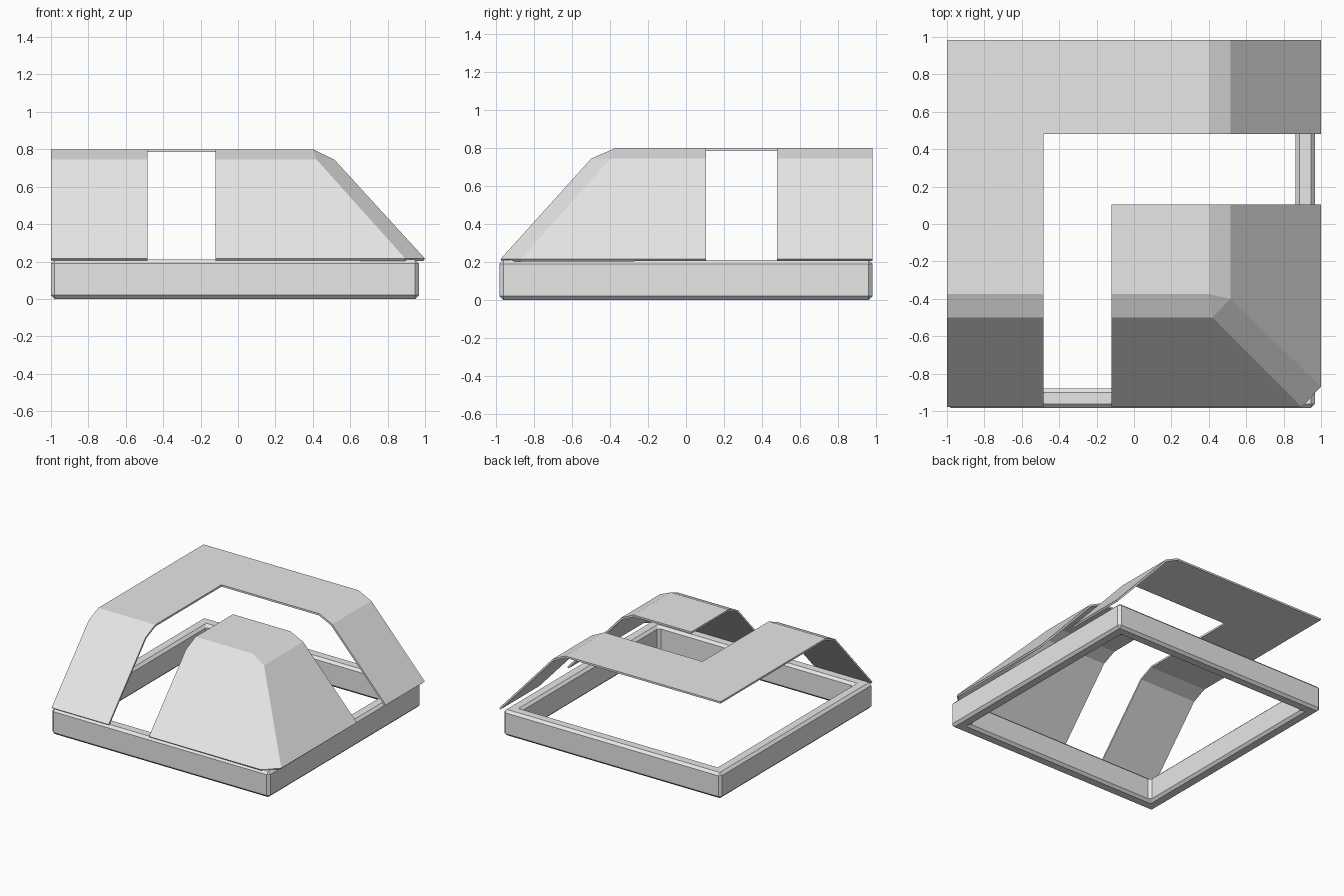
import bpy, bmesh

cube = bpy.data.objects.get("Cube")
if cube:
    bpy.data.objects.remove(cube, do_unlink=True)

grey = bpy.data.materials.new("light_grey")
grey.use_nodes = True
grey.diffuse_color = (0.8, 0.8, 0.8, 1)
grey.node_tree.nodes["Principled BSDF"].inputs["Base Color"].default_value = (0.8, 0.8, 0.8, 1)


def finish(bm, name):
    mesh = bpy.data.meshes.new(name)
    bm.to_mesh(mesh)
    bm.free()
    mesh.materials.append(grey)
    obj = bpy.data.objects.new(name, mesh)
    bpy.context.collection.objects.link(obj)
    return obj


# Square base frame with chamfered edges
LEFT, RIGHT, HALF, HEIGHT, WIDTH = -1.0, 0.967, 0.983, 0.21, 0.103


def square(bm, inset, z):
    x0, x1, y = LEFT + inset, RIGHT - inset, HALF - inset
    return [bm.verts.new((px, py, z)) for px, py in ((x0, -y), (x1, -y), (x1, y), (x0, y))]


bm = bmesh.new()
loops = [square(bm, inset, z) for inset, z in ((0, 0), (0, HEIGHT), (WIDTH, HEIGHT), (WIDTH, 0))]
for i, a in enumerate(loops):
    b = loops[(i + 1) % len(loops)]
    for j in range(4):
        k = (j + 1) % 4
        bm.faces.new((a[j], a[k], b[k], b[j]))
bmesh.ops.recalc_face_normals(bm, faces=bm.faces)
frame = finish(bm, "base_frame")
bevel = frame.modifiers.new("chamfer", 'BEVEL')
bevel.width = 0.02
bevel.segments = 1
bevel.limit_method = 'ANGLE'


# Hipped shell with one chamfered corner, as a single surface
def hipped_surface():
    bm = bmesh.new()
    v = bm.verts.new
    levels = (0.80, 0.745, 0.215)
    front_y, front_corner_x = (-0.375, -0.5, -0.978), (0.4, 0.42, 0.895)
    side_x, side_corner_y = (0.4, 0.515, 1.0), (-0.375, -0.4, -0.87)
    front = [v((LEFT, y, z)) for y, z in zip(front_y, levels)]
    fc = [v((x, y, z)) for x, y, z in zip(front_corner_x, front_y, levels)]
    back = [v((x, HALF, z)) for x, z in zip(side_x, levels)]
    sc = [fc[0]] + [v((x, y, z)) for x, y, z in zip(side_x[1:], side_corner_y[1:], levels[1:])]
    face = bm.faces.new
    face((front[0], fc[0], back[0], v((LEFT, HALF, levels[0]))))
    for i in (0, 1):
        face((front[i + 1], fc[i + 1], fc[i], front[i]))
        face((sc[i + 1], back[i + 1], back[i], sc[i]))
    face((fc[1], sc[1], fc[0]))
    face((fc[1], fc[2], sc[2], sc[1]))
    return bm


# Cut the surface along two planes and keep one side of the resulting L
def shell(name, cut_x, cut_y, keep_inner):
    bm = hipped_surface()
    for co, no in (((cut_x, 0, 0), (1, 0, 0)), ((0, cut_y, 0), (0, 1, 0))):
        geom = bm.verts[:] + bm.edges[:] + bm.faces[:]
        bmesh.ops.bisect_plane(bm, geom=geom, plane_co=co, plane_no=no)
    unwanted = []
    for f in bm.faces:
        c = f.calc_center_median()
        if (c.x > cut_x and c.y < cut_y) != keep_inner:
            unwanted.append(f)
    bmesh.ops.delete(bm, geom=unwanted, context='FACES')
    obj = finish(bm, name)
    solid = obj.modifiers.new("thickness", 'SOLIDIFY')
    solid.thickness = 0.015
    solid.offset = -1
    solid.use_even_offset = True


shell("outer_shell_band", -0.485, 0.48, False)
shell("inner_corner_shell", -0.12, 0.105, True)
